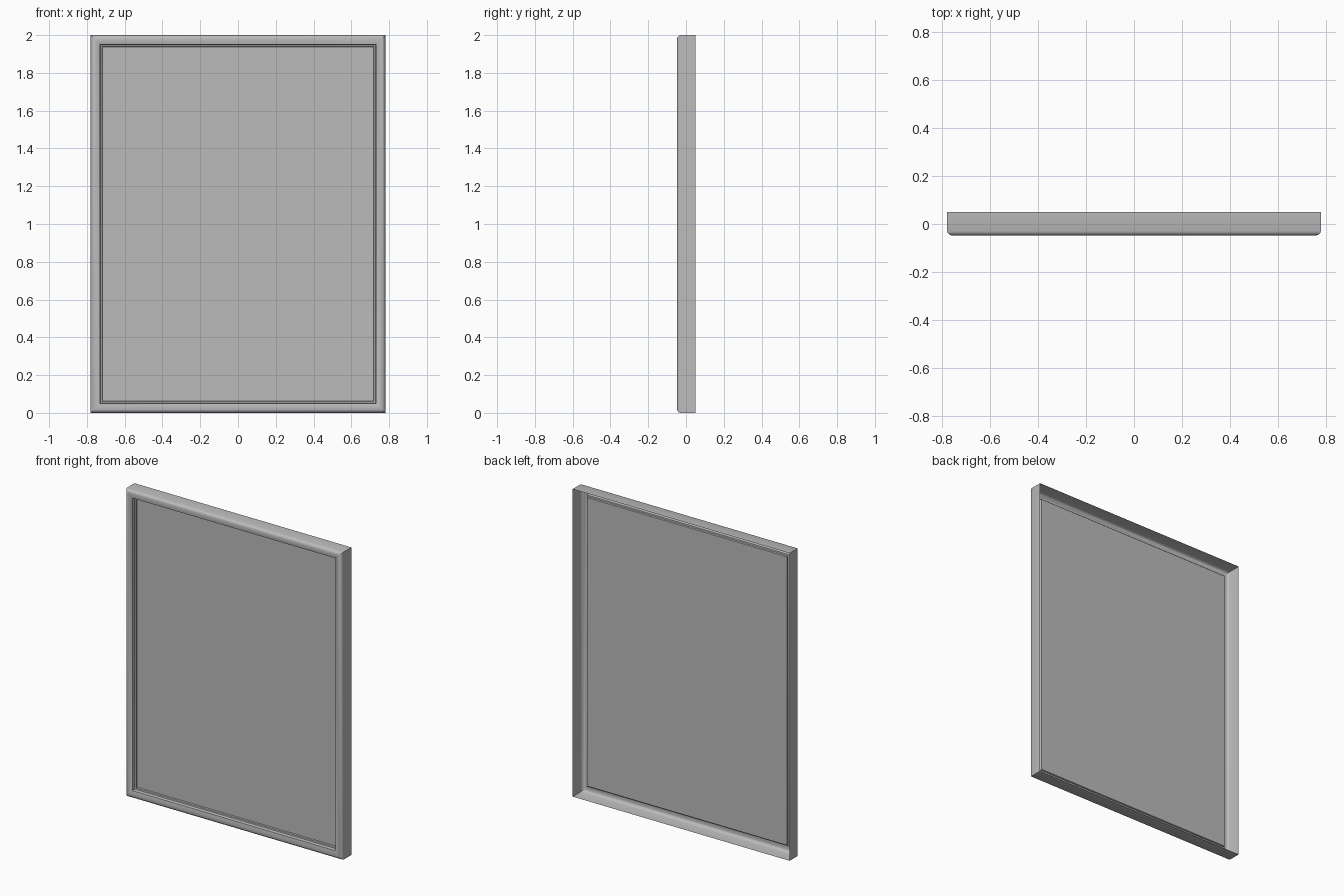
import bpy, bmesh

old = bpy.data.objects.get("Cube")
if old:
    bpy.data.objects.remove(old, do_unlink=True)

HALF_W, HALF_H, PANEL_INSET, PANEL_Y = 0.78, 1.0, 0.062, -0.01

grey = bpy.data.materials.new("plain grey")
grey.use_nodes = True
grey.diffuse_color = (0.5, 0.5, 0.5, 1)
grey.node_tree.nodes["Principled BSDF"].inputs["Base Color"].default_value = (0.5, 0.5, 0.5, 1)


def ring(bm, inset, y):
    """Rectangle of four corner vertices, inset from the outer edge."""
    return [bm.verts.new((sx * (HALF_W - inset), y, HALF_H + sz * (HALF_H - inset)))
            for sx, sz in ((-1, -1), (1, -1), (1, 1), (-1, 1))]


def finish(bm, name):
    mesh = bpy.data.meshes.new(name)
    bm.to_mesh(mesh)
    bm.free()
    mesh.materials.append(grey)
    obj = bpy.data.objects.new(name, mesh)
    bpy.context.collection.objects.link(obj)
    bpy.ops.object.select_all(action='DESELECT')
    obj.select_set(True)
    bpy.context.view_layer.objects.active = obj
    bpy.ops.object.shade_smooth_by_angle(angle=0.6)
    return obj


# Moulding shell, open at the back: (inset, y) from outer wall over the front to the lip
profile = [(0, 0.05), (0, -0.03), (0.003, -0.038), (0.008, -0.043), (0.016, -0.047),
           (0.026, -0.048), (0.038, -0.046), (0.049, -0.042),
           (0.052, -0.022), (0.06, -0.02), (PANEL_INSET, PANEL_Y)]
bm = bmesh.new()
rings = [ring(bm, *p) for p in profile]
for a, b in zip(rings, rings[1:]):
    for i in range(4):
        j = (i + 1) % 4
        bm.faces.new((a[i], a[j], b[j], b[i]))
finish(bm, "frame_moulding")

# Recessed flat panel closing the lip
bm = bmesh.new()
bm.faces.new(ring(bm, PANEL_INSET, PANEL_Y))
finish(bm, "panel")
